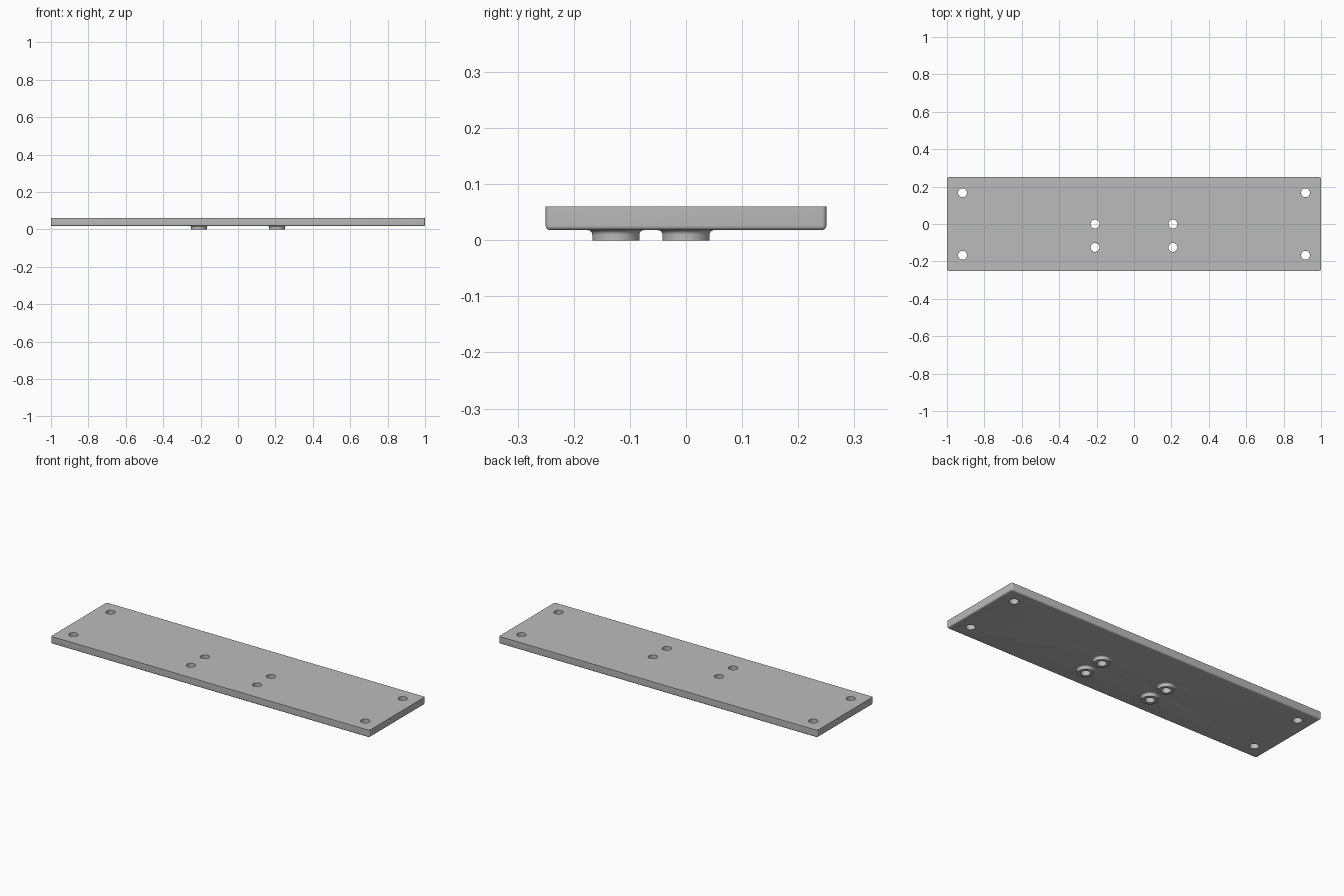
import bpy, bmesh, math

if "Cube" in bpy.data.objects:
    bpy.data.objects.remove(bpy.data.objects["Cube"])

# Plate and boss dimensions
HALF_X, HALF_Y = 1.0, 0.25
BOTTOM, TOP = 0.018, 0.06
FILLET = 0.008
BOSS_R, HOLE_R = 0.042, 0.024
boss_spots = [(sx * 0.208, y) for sx in (-1, 1) for y in (0.0, -0.125)]
corner_spots = [(sx * 0.917, sy * 0.167) for sx in (-1, 1) for sy in (-1, 1)]

grey = bpy.data.materials.new("grey")
grey.diffuse_color = (0.5, 0.5, 0.5, 1)
grey.use_nodes = True
grey.node_tree.nodes["Principled BSDF"].inputs["Base Color"].default_value = grey.diffuse_color


def make_object(name, bm):
    bmesh.ops.recalc_face_normals(bm, faces=bm.faces)
    mesh = bpy.data.meshes.new(name)
    bm.to_mesh(mesh)
    bm.free()
    mesh.materials.append(grey)
    obj = bpy.data.objects.new(name, mesh)
    bpy.context.collection.objects.link(obj)
    return obj


def lathe(bm, profile, x, y, steps=48):
    """Closed solid of revolution about a vertical axis at x, y."""
    rings = [[bm.verts.new((x + r * math.cos(math.tau * i / steps),
                            y + r * math.sin(math.tau * i / steps), z))
              for i in range(steps)] for r, z in profile]
    for a, b in zip(rings, rings[1:]):
        for i in range(steps):
            j = (i + 1) % steps
            bm.faces.new((a[i], a[j], b[j], b[i]))
    bm.faces.new(rings[0][::-1])
    bm.faces.new(rings[-1])


def boolean(target, cutter, operation):
    mod = target.modifiers.new(operation.lower(), "BOOLEAN")
    mod.object, mod.operation, mod.solver = cutter, operation, "EXACT"
    bpy.context.view_layer.objects.active = target
    bpy.ops.object.modifier_apply(modifier=mod.name)
    bpy.data.objects.remove(cutter)


# Plate: rounded lower rim and upright corners, sharp top rim
bm = bmesh.new()
bmesh.ops.create_cube(bm, size=1)
for v in bm.verts:
    v.co = (v.co.x * 2 * HALF_X, v.co.y * 2 * HALF_Y, TOP if v.co.z > 0 else BOTTOM)
rim = [e for e in bm.edges if not all(v.co.z > 0.05 for v in e.verts)]
bmesh.ops.bevel(bm, geom=rim, offset=FILLET, segments=6, profile=0.5, affect="EDGES")
plate = make_object("mounting_plate", bm)

# Bosses: short studs that flare into the underside
profile = [(BOSS_R, 0.0)]
for k in range(7):
    a = math.pi / 2 * k / 6
    profile.append((BOSS_R + FILLET * (1 - math.cos(a)),
                    BOTTOM - FILLET + FILLET * math.sin(a)))
profile.append((BOSS_R + FILLET, BOTTOM + 0.01))
bm = bmesh.new()
for x, y in boss_spots:
    lathe(bm, profile, x, y)
boolean(plate, make_object("bosses", bm), "UNION")

# Through holes in bosses and corners
bm = bmesh.new()
for x, y in boss_spots + corner_spots:
    lathe(bm, [(HOLE_R, -0.05), (HOLE_R, 0.1)], x, y)
boolean(plate, make_object("hole_cutters", bm), "DIFFERENCE")

# Smooth fillets and hole walls, keep sharp edges
bpy.ops.object.select_all(action="DESELECT")
plate.select_set(True)
bpy.context.view_layer.objects.active = plate
bpy.ops.object.shade_smooth_by_angle(angle=math.radians(30))
